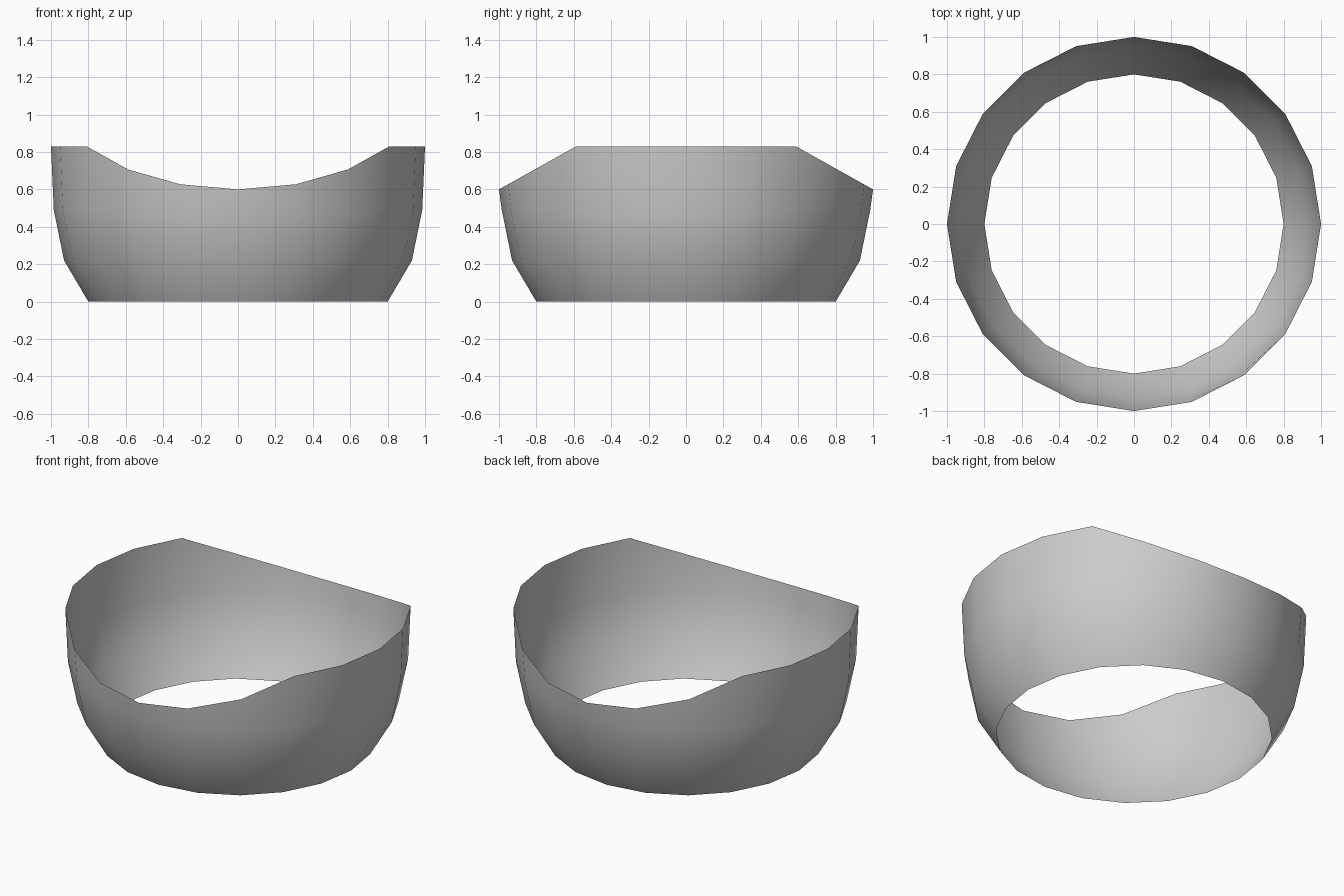
import bpy, bmesh
from math import sin, cos, pi

cube = bpy.data.objects.get("Cube")
if cube:
    bpy.data.objects.remove(cube, do_unlink=True)

SIDES = 20
PROFILE = [(0.80, 0.0), (0.93, 0.22), (0.985, 0.49)]  # radius, height
RIM_HIGH, RIM_LOW = 0.83, 0.60
FLAT = sin(pi / 5)  # the rim is level within this distance of the centre

# Soft grey surface
grey = bpy.data.materials.new("soft grey")
grey.use_nodes = True
colour = (0.6, 0.6, 0.6, 1)
grey.diffuse_color = colour
grey.node_tree.nodes["Principled BSDF"].inputs["Base Color"].default_value = colour


def rim_height(y):
    """Level at the sides, sloping down to the front and back."""
    t = max(0, (abs(y) - FLAT) / (1 - FLAT))
    return RIM_HIGH + (RIM_LOW - RIM_HIGH) * t


# Open band: three level rings and a rim that dips at front and back
bm = bmesh.new()
directions = [(cos(2 * pi * i / SIDES), sin(2 * pi * i / SIDES)) for i in range(SIDES)]
rings = [[bm.verts.new((r * x, r * y, z)) for x, y in directions] for r, z in PROFILE]
rings.append([bm.verts.new((x, y, rim_height(y))) for x, y in directions])
for low, high in zip(rings, rings[1:]):
    for i in range(SIDES):
        j = (i + 1) % SIDES
        bm.faces.new((low[i], low[j], high[j], high[i]))

mesh = bpy.data.meshes.new("open_band")
bm.to_mesh(mesh)
bm.free()
mesh.materials.append(grey)
band = bpy.data.objects.new("open_band", mesh)
bpy.context.collection.objects.link(band)

# Smooth shading
bpy.context.view_layer.objects.active = band
band.select_set(True)
bpy.ops.object.shade_smooth()
